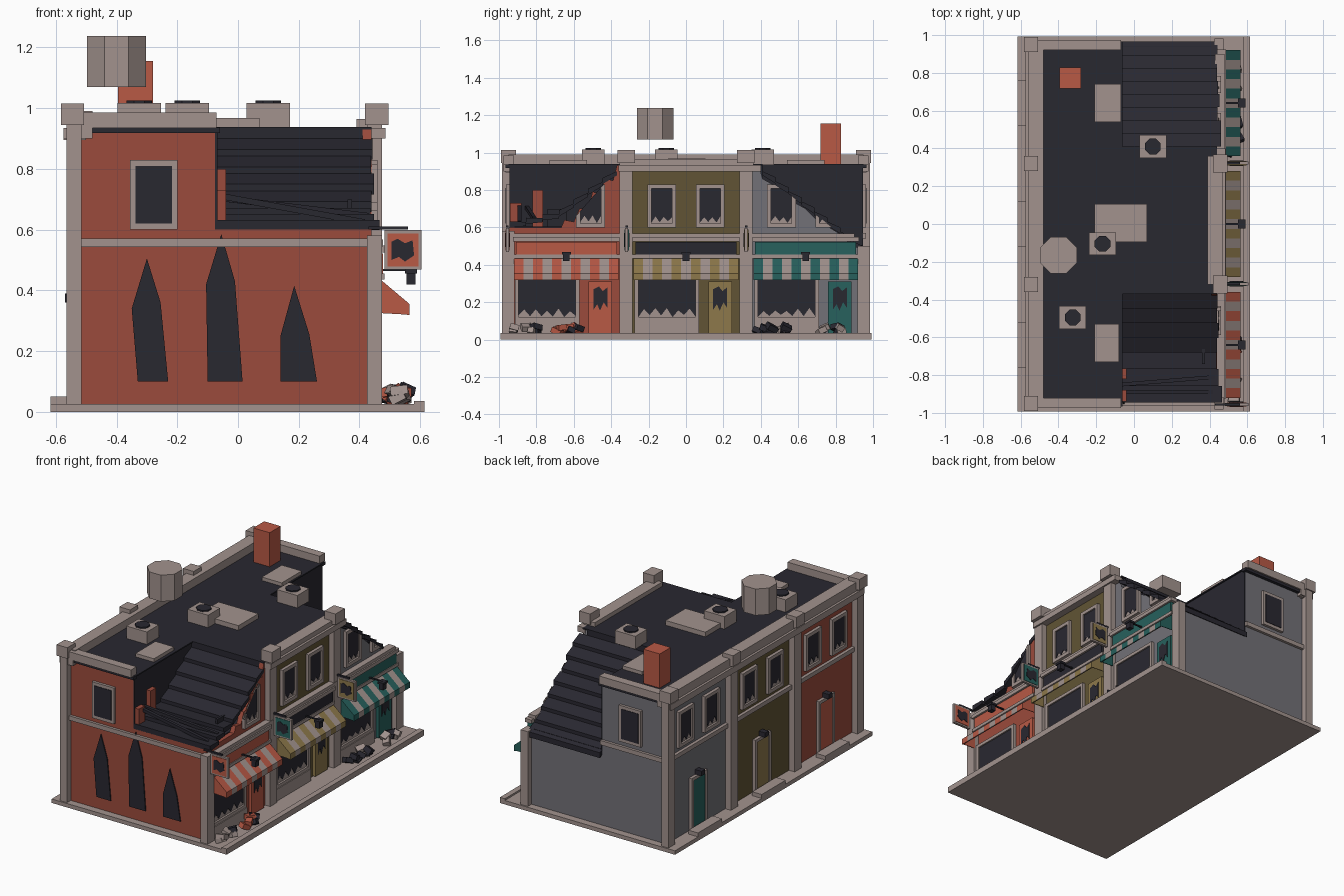
import bpy, bmesh, random
from mathutils import Matrix, Vector, Euler

if "Cube" in bpy.data.objects:
    bpy.data.objects.remove(bpy.data.objects["Cube"])

random.seed(4)
COL = dict(light=(.36, .29, .27), dark=(.022, .021, .03), red=(.33, .07, .045), olive=(.12, .088, .035),
           grey=(.17, .165, .185), teal=(.02, .12, .11), scarlet=(.48, .10, .06), gold=(.27, .19, .07))
MATS = {}
for k, c in COL.items():
    MATS[k] = bpy.data.materials.new(k)
    MATS[k].diffuse_color = (*c, 1)


class Part:
    """Collects boxes and prisms into one named object."""
    def __init__(self, name, mat):
        self.name, self.mat, self.bm = name, mat, bmesh.new()

    def box(self, x0, x1, y0, y1, z0, z1, rot=None):
        m = Matrix.Translation(((x0 + x1) / 2, (y0 + y1) / 2, (z0 + z1) / 2))
        if rot:
            m = m @ Euler(rot).to_matrix().to_4x4()
        bmesh.ops.create_cube(self.bm, size=1, matrix=m @ Matrix.Diagonal((x1 - x0, y1 - y0, z1 - z0, 1)))
        return self

    def prism(self, pts, axis, a, b):
        def put(p, t):
            return (t, p[0], p[1]) if axis == 'x' else (p[0], t, p[1])
        A = [self.bm.verts.new(put(p, a)) for p in pts]
        B = [self.bm.verts.new(put(p, b)) for p in pts]
        n = len(pts)
        fs = [self.bm.faces.new(A), self.bm.faces.new(B[::-1])]
        fs += [self.bm.faces.new((A[i], B[i], B[(i + 1) % n], A[(i + 1) % n])) for i in range(n)]
        bmesh.ops.recalc_face_normals(self.bm, faces=fs)
        return self

    def cyl(self, x, y, r, z0, z1, n=8):
        bmesh.ops.create_cone(self.bm, cap_ends=True, segments=n, radius1=r, radius2=r, depth=z1 - z0,
                              matrix=Matrix.Translation((x, y, (z0 + z1) / 2)) @ Matrix.Rotation(.3927, 4, 'Z'))
        return self

    def clip(self, co, no):
        bmesh.ops.bisect_plane(self.bm, geom=self.bm.verts[:] + self.bm.edges[:] + self.bm.faces[:],
                               plane_co=co, plane_no=no, clear_outer=True)
        return self

    def done(self):
        me = bpy.data.meshes.new(self.name)
        self.bm.to_mesh(me)
        me.materials.append(MATS[self.mat])
        bpy.context.collection.objects.link(bpy.data.objects.new(self.name, me))


def window(F, G, x, s, y0, y1, z0, z1, t=.022):
    """Framed window on a wall facing s*x, with broken glass."""
    xs = lambda d0, d1: sorted((x + s * d0, x + s * d1))
    F.box(*xs(0, .008), y0, y1, z0, z1)
    for a in (y0, y1 - t):
        F.box(*xs(0, .02), a, a + t, z0, z1)
    for a in (z0, z1 - t):
        F.box(*xs(0, .02), y0, y1, a, a + t)
    a, b, lo, hi = y0 + t, y1 - t, z0 + t, z1 - t
    n, h = max(5, int((b - a) / .03)), (hi - lo) * .22
    zig = [(a + (b - a) * i / n, lo + h * (random.uniform(.7, 1.1) if i % 2 else random.uniform(0, .3)))
           for i in range(n + 1)]
    G.prism(zig + [(b, hi), (a, hi)], 'x', x + s * .008, x + s * .011)


SHOPS = [('left', -.64, 'red', 'scarlet'), ('middle', 0, 'olive', 'gold'), ('right', .64, 'grey', 'teal')]
CLIP = {'left': ((0, -.38, .9), (0, -.32, .28)), 'right': ((0, .41, .89), (0, .42, .54))}

# Ground slab, kerb and back steps
base = Part('ground_slab', 'light').box(-.617, .615, -.992, .992, 0, .025).box(.58, .615, -.992, .992, .025, .036)
for _, yc, _, _ in SHOPS:
    base.box(-.617, -.55, yc - .12, yc + .12, .025, .05)
base.done()

# Building walls, with the front upper corners left open
for n, yc, wall, _ in SHOPS:
    y0, y1 = {'left': (-.945, -.32), 'middle': (-.35, .35), 'right': (.32, .945)}[n]
    W = Part(n + '_walls', wall)
    if n == 'middle':
        W.box(-.525, .44, y0, y1, .02, .93)
    else:
        top = .6 if n == 'left' else .5
        W.box(-.525, .44, y0, y1, .02, top).box(-.525, -.075, y0, y1, top, .93)
    if n == 'left':
        W.prism([(-.35, .57), (-.35, .93), (-.37, .93), (-.39, .85), (-.43, .86), (-.46, .78), (-.5, .79),
                 (-.52, .71), (-.57, .7), (-.6, .63), (-.65, .64), (-.68, .57)], 'x', .41, .44)
        W.box(-.075, -.04, -.94, -.88, .6, .73).box(-.075, -.04, -.82, -.765, .6, .8)
    if n == 'right':
        W.prism([(.35, .49), (.35, .93), (.39, .93), (.41, .86), (.5, .81), (.55, .75), (.64, .7),
                 (.7, .64), (.8, .58), (.88, .51), (.92, .49)], 'x', .41, .44)
    W.done()

# Dark roof and the lining of the broken corners
R = Part('roof', 'dark').box(-.5, -.06, -.95, .95, .93, .938).box(-.06, .44, -.37, .41, .93, .938)
R.box(-.075, -.068, -.945, -.35, .6, .93).box(-.075, -.068, .35, .945, .5, .93)
R.box(-.07, .41, -.37, -.35, .6, .93).box(-.07, .41, .35, .41, .5, .93)
R.box(-.07, .41, -.94, -.35, .6, .605).box(-.07, .41, .35, .94, .5, .505)
R.done()


def collapsed(name, path, n):
    """Stepped roof strips sliding down along a y,z path."""
    P = Part(name, 'dark')
    pts = []
    for (a, b) in zip(path, path[1:]):
        a, b = Vector(a), Vector(b)
        k = max(1, round(n * (b - a).length))
        pts += [a.lerp(b, i / k) for i in range(k)]
    pts.append(Vector(path[-1]))
    for a, b in zip(pts, pts[1:]):
        u = .022
        P.prism([(a.x, a.y), (b.x, b.y + u), (b.x, b.y - .012), (a.x, a.y - .022)], 'x',
                -.07, random.uniform(.435, .468))
    P.done()


collapsed('left_collapsed_roof', [(-.37, .9), (-.68, .67), (-.945, .61)], 11)
collapsed('right_collapsed_roof', [(.41, .9), (.965, .47)], 11)
Part('fallen_beams', 'dark').box(-.09, .42, -.9, -.88, .66, .68, (0, .18, 0)).box(
    -.07, .43, -.84, -.82, .665, .685, (0, .12, .08)).box(.36, .375, -.74, -.64, .6, .7).done()

# Pillars, caps, belt course, cornice and parapets
P = Part('pillars', 'light')
for y in (-.95, -.32, .32, .95):
    edge = abs(y) > .5
    w = .033 if edge else .035
    P.box(-.565, -.515, y - w, y + w, .02, .95).box(-.583, -.508, y - .04, y + .04, .945, 1.015)
    P.box(.425, .475, y - w, y + w, .02, (.58 if y < 0 else .5) if edge else .95)
    if not edge:
        P.box(.418, .495, y - .047, y + .047, .945, 1.015)
P.done()
T = Part('trim_bands', 'light')
T.box(-.545, -.515, -.95, .95, .545, .572).box(.43, .478, -.95, .9, .545, .568)
T.box(-.55, .46, -.962, -.94, .542, .57).box(-.55, -.07, .94, .962, .542, .57)
T.box(-.575, -.5, -.965, .965, .895, .935).box(.43, .485, -.36, .4, .9, .935)
for s in (-1, 1):
    T.box(-.56, -.07, *sorted((s * .92, s * .975)), .935, .985)
    T.box(-.575, -.48, *sorted((s * .9, s * .975)), .9, .935)
T.box(-.56, -.48, -.95, .95, .935, .99).box(.39, .47, -.32, .36, .935, .965)
T.done()
Part('roof_edge_line', 'dark').box(-.48, -.06, -.965, -.93, .918, .936).box(
    -.48, -.06, .93, .965, .918, .936).done()

# Windows
for n, yc, wall, acc in SHOPS:
    F, G = Part(n + '_upper_window_frames', 'light'), Part(n + '_upper_glass', 'dark')
    for d in (-.13, .13):
        window(F, G, .44, 1, yc + d - .077, yc + d + .077, .6, .83)
    if n in CLIP:
        F.clip(*CLIP[n])
        G.clip(*CLIP[n])
    for d in (-.13, .13):
        window(F, G, -.525, -1, yc + d - .077, yc + d + .077, .6, .83)
    window(F, G, .44, 1, yc - .275, yc + .07, .1, .345, .02)
    F.box(.44, .465, yc - .275, yc + .07, .025, .1)
    F.done()
    G.done()
SW, SG = Part('side_window_frames', 'light'), Part('side_glass', 'dark')
for s in (-1, 1):
    SW.box(-.355, -.2, *sorted((s * .94, s * .962)), .6, .83)
    SG.box(-.338, -.217, *sorted((s * .95, s * .965)), .62, .81)
SW.done()
SG.done()

# Shop fronts
for n, yc, wall, acc in SHOPS:
    D = Part(n + '_doors', acc).box(.44, .46, yc + .12, yc + .245, .03, .31)
    D.box(-.54, -.52, yc - .06, yc + .06, .04, .34).done()
    H = Part(n + '_door_surrounds', 'light')
    for a in (-.08, .06):
        H.box(-.545, -.52, yc + a, yc + a + .02, .03, .36)
    H.box(-.545, -.52, yc - .08, yc + .08, .34, .36)
    H.box(.44, .487, yc - .285, yc + .285, .525, .548).box(.44, .483, yc - .285, yc + .285, .435, .455).done()
    K = Part(n + '_door_glass_and_lamps', 'dark')
    y = yc + .145
    K.prism([(y, .16), (y + .02, .19), (y + .035, .155), (y + .055, .2), (y + .075, .17), (y + .075, .28),
             (y + .05, .26), (y + .03, .285), (y, .27)], 'x', .46, .463)
    K.box(.555, .585, yc - .018, yc + .018, .42, .455).box(.55, .59, yc - .024, yc + .024, .455, .468)
    K.box(.47, .57, yc - .005, yc + .005, .463, .47).box(-.57, -.525, yc - .018, yc + .018, .36, .39).done()
    Part(n + '_sign_board', 'dark' if n == 'middle' else acc).box(.44, .478, yc - .27, yc + .27, .455, .522).done()
    # striped awning
    st = 11
    S = [Part(n + '_awning_stripes', acc), Part(n + '_awning_pale_stripes', 'light')]
    w = .56 / st
    for i in range(st):
        a = yc - .28 + i * w
        S[i % 2].prism([(.47, .435), (.565, .355), (.565, .318), (.557, .318), (.557, .345), (.47, .418)],
                       'y', a, a + w)
    for y in (yc - .28, yc + .276):
        S[0].prism([(.47, .42), (.56, .35), (.56, .32), (.47, .325)], 'y', y, y + .004)
    S[0].done()
    S[1].done()

# Hanging signs
for n, y, c in (('left', -.955, 'scarlet'), ('middle', -.317, 'teal'), ('right', .322, 'gold')):
    Part(n + '_hanging_sign_frame', 'light').box(.482, .605, y - .008, y + .008, .468, .598).done()
    Part(n + '_hanging_sign', c).box(.492, .595, y - .011, y + .011, .478, .588).done()
    K = Part(n + '_sign_bracket', 'dark').box(.43, .56, y - .006, y + .006, .6, .61)
    K.prism([(.505, .5), (.53, .51), (.55, .495), (.58, .515), (.575, .565), (.55, .555), (.525, .57), (.505, .56)],
            'y', y - .014, y + .014).done()

# Large cracks in the side wall
C = Part('side_wall_holes', 'dark')
for pts in ([(-.33, .1), (-.23, .1), (-.255, .36), (-.3, .505), (-.35, .34)],
            [(-.1, .1), (.015, .1), (-.01, .43), (-.055, .585), (-.105, .42)],
            [(.14, .1), (.26, .1), (.235, .255), (.185, .415), (.14, .25)]):
    C.prism(pts, 'y', -.952, -.94)
C.done()

# Roof equipment
Part('water_tank', 'light').cyl(-.4, -.165, .105, 1.07, 1.238).done()
Part('chimney', 'scarlet').box(-.395, -.28, .718, .828, .93, 1.155).done()
V = Part('roof_vents_and_hatches', 'light')
V.box(-.21, .07, -.095, .105, .935, .968).box(-.21, -.07, .54, .74, .935, .96).box(-.21, -.08, -.73, -.53, .935, .96)
fan = Part('vent_fans', 'dark')
for x, y in ((-.325, -.495), (-.167, -.105), (.1, .41)):
    V.box(x - .072, x + .072, y - .06, y + .06, .935, 1.017)
    fan.cyl(x, y, .045, 1.01, 1.025)
V.done()
fan.done()

# Rubble along the pavement
for c, ys in (('dark', (-.78, -.6, .4, .45, .55, .8)), ('light', (-.9, -.84, .5, .74, .83)),
              ('scarlet', (-.68, -.63, -.58))):
    B = Part('rubble_' + c, c)
    for y in ys:
        for k in range(2):
            s, x, yy = random.uniform(.035, .05), random.uniform(.5, .55), y + random.uniform(-.025, .025)
            B.box(x - s / 2, x + s / 2, yy - s * .6, yy + s * .6, .03 + k * .02, .06 + k * .02,
                  (random.uniform(-.5, .5), random.uniform(-.5, .5), random.uniform(0, 3)))
    B.done()

for m in bpy.data.materials:
    if m.users and not m.is_grease_pencil:
        m.use_nodes = True
        m.node_tree.nodes["Principled BSDF"].inputs["Base Color"].default_value = m.diffuse_color
